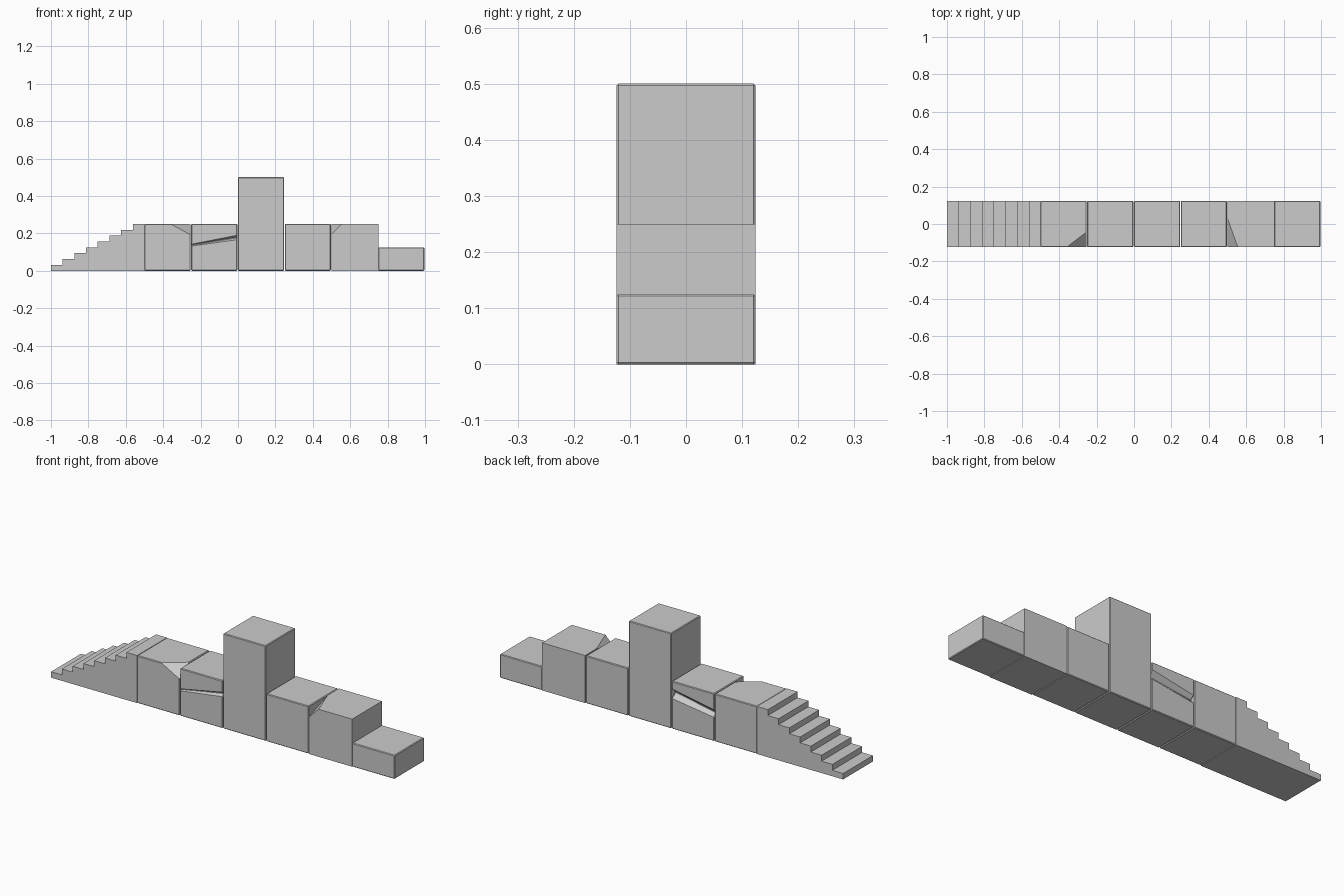
import bpy, bmesh
from mathutils import Vector

if "Cube" in bpy.data.objects:
    bpy.data.objects.remove(bpy.data.objects["Cube"])

HALF = 0.1235   # half depth of the wall
W = 0.2465      # width of one block


def finish(bm, name, bevel=0.0):
    bmesh.ops.recalc_face_normals(bm, faces=bm.faces)
    me = bpy.data.meshes.new(name)
    bm.to_mesh(me)
    bm.free()
    ob = bpy.data.objects.new(name, me)
    bpy.context.collection.objects.link(ob)
    if bevel:
        m = ob.modifiers.new("edge_bevel", 'BEVEL')
        m.width = bevel
        m.segments = 1
        m.limit_method = 'ANGLE'
        m.angle_limit = 1.4
    return ob


def loft(name, ring_a, ring_b, bevel=0.0, chip=None):
    """Join two matching outlines; optionally slice a corner off through three points."""
    bm = bmesh.new()
    a = [bm.verts.new(p) for p in ring_a]
    b = [bm.verts.new(p) for p in ring_b]
    bm.faces.new(a)
    bm.faces.new(b[::-1])
    n = len(a)
    for i in range(n):
        j = (i + 1) % n
        bm.faces.new((a[i], b[i], b[j], a[j]))
    bmesh.ops.recalc_face_normals(bm, faces=bm.faces)
    if chip:
        p, q, r = (Vector(c) for c in chip)
        no = (q - p).cross(r - p).normalized()
        if no.z < 0:
            no = -no
        bmesh.ops.bisect_plane(bm, geom=bm.verts[:] + bm.edges[:] + bm.faces[:],
                               plane_co=p, plane_no=no, clear_outer=True)
        bmesh.ops.holes_fill(bm, edges=[e for e in bm.edges if e.is_boundary])
    return finish(bm, name, bevel)


def block(name, x, h, w=W, bevel=0.0035, chip=None):
    ring = [(-HALF, 0), (HALF, 0), (HALF, h), (-HALF, h)]
    return loft(name, [(x, y, z) for y, z in ring],
                [(x + w, y, z) for y, z in ring], bevel, chip)


def stairs(name, x, first):
    """Four steps starting at step number first."""
    s = 0.03125
    prof = [(x, 0)]
    for i in range(4):
        z = (first + i) * s
        prof += [(x + i * 0.0625, z), (x + (i + 1) * 0.0625, z)]
    prof.append((x + 0.25, 0))
    return loft(name, [(px, -HALF, pz) for px, pz in prof],
                [(px, HALF, pz) for px, pz in prof])


# Staircase in two modules
stairs("lower_stairs", -1.0, 1)
stairs("upper_stairs", -0.75, 5)

# Plain blocks
block("tower_block", 0.0, 0.5)
block("plain_block", 0.25, 0.25)
block("low_block", 0.75, 0.125)

# Blocks with a broken top corner
block("chipped_block_left", -0.5, 0.25,
      chip=[(-0.36, -HALF, 0.25), (-0.25, -0.04, 0.25), (-0.25, -HALF, 0.19)])
block("chipped_block_right", 0.5, 0.25, w=0.25, bevel=0,
      chip=[(0.5, 0.03, 0.25), (0.555, -HALF, 0.25), (0.5, -HALF, 0.195)])


# Block with a slanting crack on the front and back
def cracked_ring(x, f0, f1, b0, b1, df, db):
    pts = [(-HALF, 0), (HALF, 0), (HALF, b0), (HALF - db, (b0 + b1) / 2), (HALF, b1),
           (HALF, 0.25), (-HALF, 0.25), (-HALF, f1), (-HALF + df, (f0 + f1) / 2), (-HALF, f0)]
    return [(x, y, z) for y, z in pts]


loft("cracked_block",
     cracked_ring(-0.25, 0.132, 0.142, 0.125, 0.165, 0.012, 0.02),
     cracked_ring(-0.25 + W, 0.166, 0.19, 0.16, 0.21, 0.02, 0.03), 0.0035)
